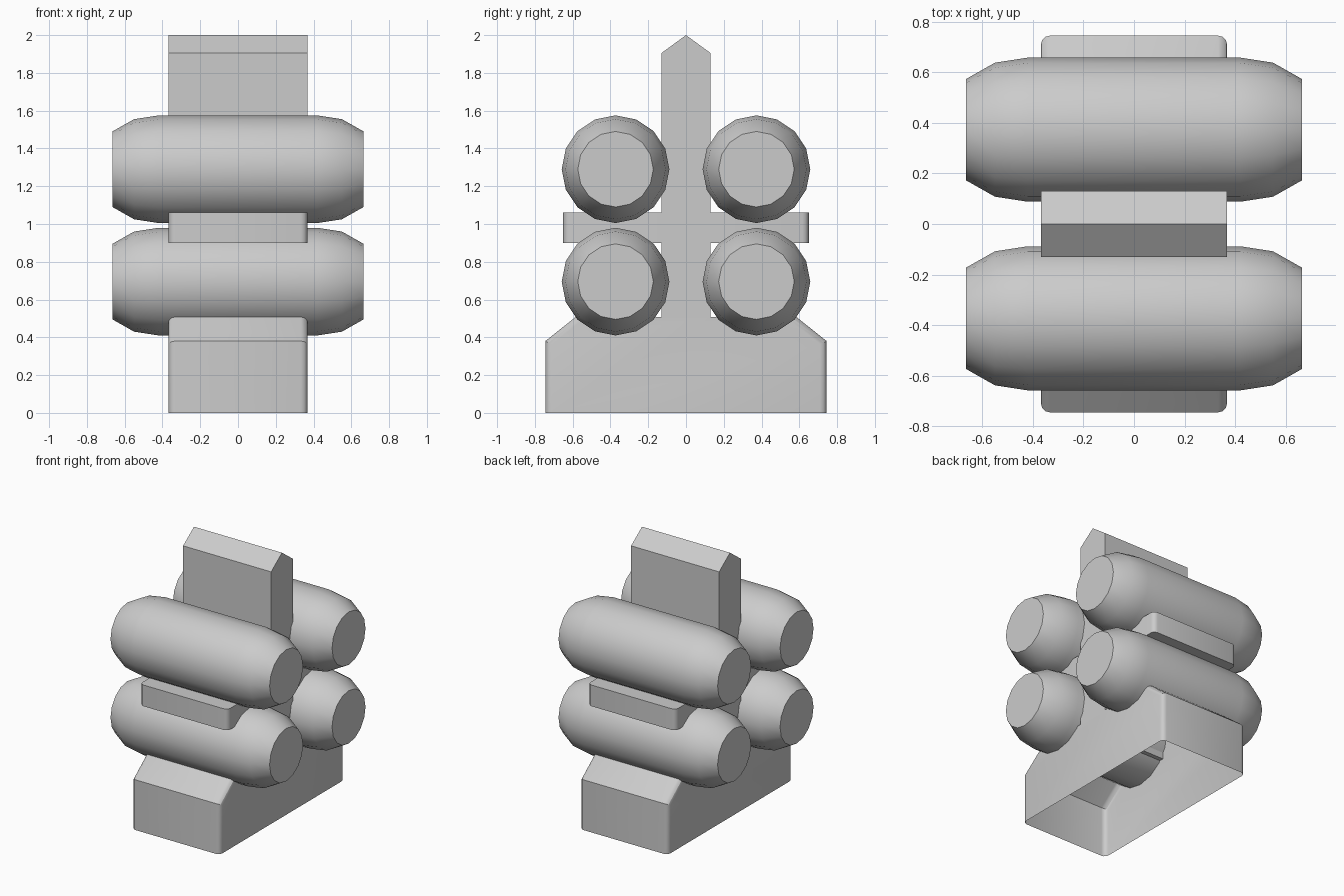
import bpy
import bmesh
from math import cos, sin, pi

cube = bpy.data.objects.get("Cube")
if cube:
    bpy.data.objects.remove(cube, do_unlink=True)

GREY = (0.6, 0.6, 0.6, 1)
grey = bpy.data.materials.new("plain grey")
grey.use_nodes = True
grey.diffuse_color = GREY
grey.node_tree.nodes["Principled BSDF"].inputs["Base Color"].default_value = GREY


def add_object(name, bm, angle):
    mesh = bpy.data.meshes.new(name)
    bm.to_mesh(mesh)
    bm.free()
    mesh.materials.append(grey)
    obj = bpy.data.objects.new(name, mesh)
    bpy.context.collection.objects.link(obj)
    bpy.ops.object.select_all(action="DESELECT")
    obj.select_set(True)
    bpy.context.view_layer.objects.active = obj
    bpy.ops.object.shade_smooth_by_angle(angle=angle)
    return obj


# Rack frame: half outline (y, z) mirrored, extruded across x, open underneath
HALF_WIDTH = 0.368
half = [(0.745, 0), (0.745, 0.38), (0.585, 0.507), (0.13, 0.507), (0.13, 0.9),
        (0.65, 0.9), (0.65, 1.06), (0.13, 1.06), (0.13, 1.905)]
outline = half + [(0, 2)] + [(-y, z) for y, z in reversed(half)]
bm = bmesh.new()
face = bm.faces.new([bm.verts.new((-HALF_WIDTH, y, z)) for y, z in outline])
extruded = bmesh.ops.extrude_face_region(bm, geom=[face])["geom"]
bmesh.ops.translate(bm, vec=(2 * HALF_WIDTH, 0, 0),
                    verts=[v for v in extruded if isinstance(v, bmesh.types.BMVert)])
if not any(f.calc_center_median().x < -0.36 for f in bm.faces):
    bm.faces.new([v for v in bm.verts if v.co.x < 0])
bmesh.ops.recalc_face_normals(bm, faces=bm.faces)
underside = [f for f in bm.faces if all(v.co.z < 0.001 for v in f.verts)]
bmesh.ops.delete(bm, geom=underside, context="FACES_ONLY")


# Round the outer corners of the base and the shelf
def is_outer_corner(edge):
    a, b = (v.co for v in edge.verts)
    return (abs(a.x - b.x) < 0.001 and abs(a.z - b.z) > 0.05
            and min(abs(a.y), abs(b.y)) > 0.5)


bmesh.ops.bevel(bm, geom=[e for e in bm.edges if is_outer_corner(e)],
                offset=0.035, segments=3, profile=0.5, affect="EDGES")
add_object("rack_frame", bm, pi / 6)


# Weights: a sixteen-sided barrel with tapered ends, lying along x
SIDES = 16
half_profile = [(0.665, 0.2), (0.55, 0.265), (0.42, 0.285)]
profile = half_profile + [(-x, r) for x, r in reversed(half_profile)]


def add_barrel(name, y, z):
    bm = bmesh.new()
    rings = [[bm.verts.new((x, y + r * sin(2 * pi * i / SIDES), z + r * cos(2 * pi * i / SIDES)))
              for i in range(SIDES)] for x, r in profile]
    for a, b in zip(rings, rings[1:]):
        for i in range(SIDES):
            j = (i + 1) % SIDES
            bm.faces.new((a[i], a[j], b[j], b[i]))
    bm.faces.new(rings[0])
    bm.faces.new(rings[-1])
    bmesh.ops.recalc_face_normals(bm, faces=bm.faces)
    add_object(name, bm, pi / 5)


for side, y in (("front", -0.373), ("back", 0.373)):
    for level, z in (("lower", 0.695), ("upper", 1.29)):
        add_barrel(f"{side}_{level}_barrel", y, z)
